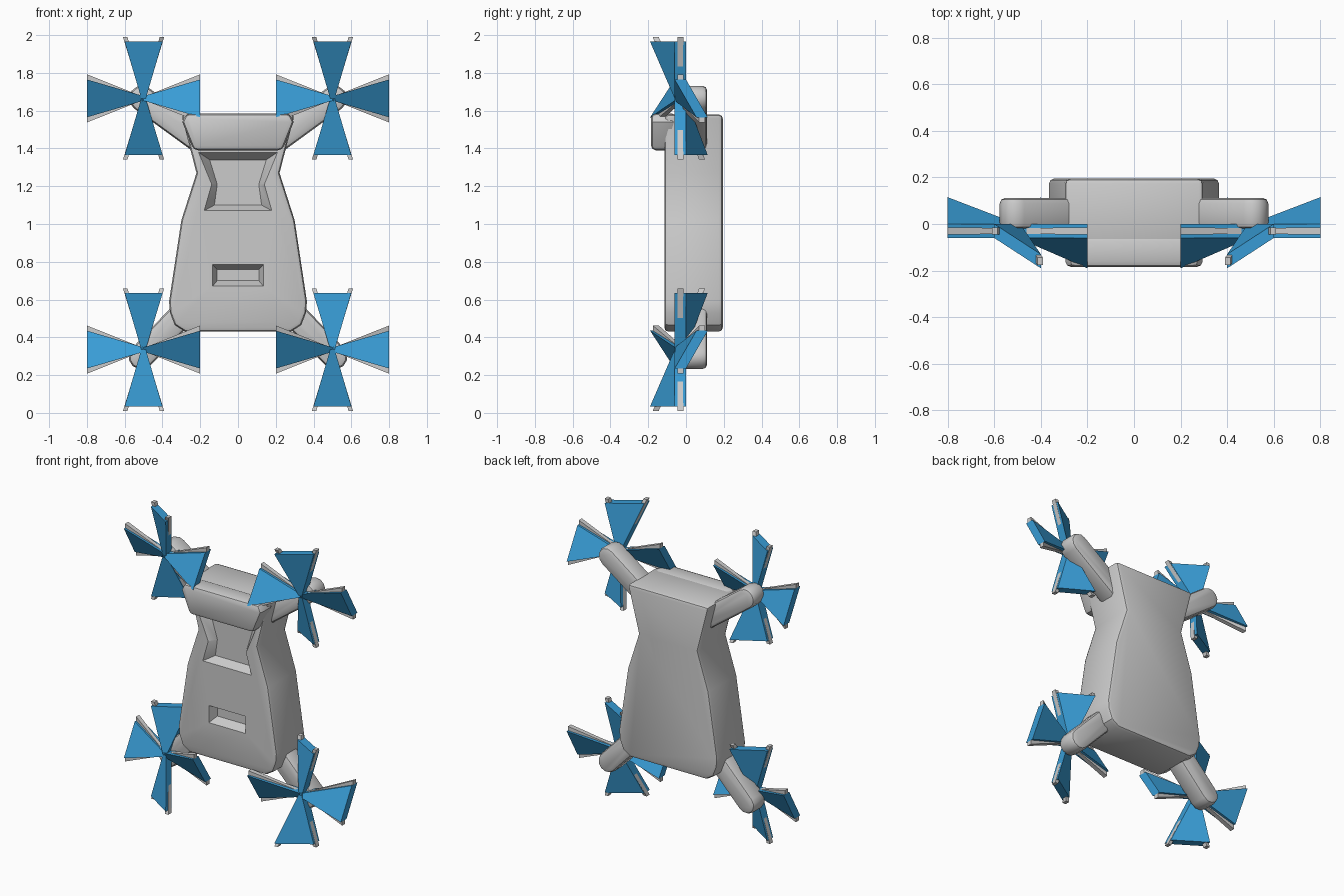
import bpy, bmesh, math
from mathutils import Vector

if "Cube" in bpy.data.objects:
    bpy.data.objects.remove(bpy.data.objects["Cube"])

blue = bpy.data.materials.new("blue")
blue.diffuse_color = (0.04, 0.33, 0.66, 1)
blue.use_nodes = True
blue.node_tree.nodes["Principled BSDF"].inputs["Base Color"].default_value = blue.diffuse_color


def make(name, bm, mat=None):
    bmesh.ops.recalc_face_normals(bm, faces=bm.faces)
    me = bpy.data.meshes.new(name)
    bm.to_mesh(me)
    bm.free()
    ob = bpy.data.objects.new(name, me)
    bpy.context.collection.objects.link(ob)
    if mat:
        me.materials.append(mat)
    return ob


def loft(bm, front, back):
    """Closed solid between two matching loops of points."""
    a = [bm.verts.new(p) for p in front]
    b = [bm.verts.new(p) for p in back]
    bm.faces.new(a)
    bm.faces.new(b[::-1])
    n = len(a)
    for i in range(n):
        bm.faces.new((a[i], b[i], b[(i + 1) % n], a[(i + 1) % n]))


def slab(name, pts, y0, y1, back_pts=None):
    bm = bmesh.new()
    loft(bm, [(x, y0, z) for x, z in pts], [(x, y1, z) for x, z in back_pts or pts])
    return make(name, bm)


def sym(half):
    """Mirror a half outline in x into a full loop."""
    return half + [(-x, z) for x, z in reversed(half)]


def finish(ob, width, cutters=(), segments=2):
    mod = ob.modifiers.new("bevel", 'BEVEL')
    mod.width, mod.segments = width, segments
    mod.limit_method, mod.angle_limit = 'ANGLE', math.radians(50)
    for c in cutters:
        m = ob.modifiers.new("cut", 'BOOLEAN')
        m.object, m.operation, m.solver = c, 'DIFFERENCE', 'EXACT'
    bpy.ops.object.select_all(action='DESELECT')
    ob.select_set(True)
    bpy.context.view_layer.objects.active = ob
    bpy.ops.object.convert(target='MESH')
    bpy.ops.object.shade_smooth_by_angle(angle=math.radians(30))


# body with a waisted recess and a small slot in the front
body = slab("body", sym([(0.30, 1.58), (0.22, 1.27), (0.30, 1.02), (0.365, 0.59),
                         (0.36, 0.53), (0.335, 0.465), (0.28, 0.43)]), -0.115, 0.195)
recess = slab("recess_cutter", sym([(0.21, 1.38), (0.14, 1.21), (0.18, 1.07)]), -0.116, -0.06,
              sym([(0.15, 1.34), (0.11, 1.21), (0.125, 1.10)]))
slot = slab("slot_cutter", sym([(0.135, 0.785), (0.135, 0.67)]), -0.116, -0.06,
            sym([(0.11, 0.76), (0.11, 0.70)]))
finish(body, 0.022, (recess, slot))
for c in (recess, slot):
    bpy.data.objects.remove(c)

# raised block at the top of the front
finish(slab("front_block", sym([(0.275, 1.585), (0.295, 1.54), (0.235, 1.39)]),
            -0.185, -0.05), 0.025)


# arms: diagonal bars with round ends
def arm(name, a, b, r):
    a, b = Vector(a), Vector(b)
    ang = math.atan2(b.y - a.y, b.x - a.x)
    pts = []
    for c, start in ((b, -90), (a, 90)):
        for k in range(7):
            t = ang + math.radians(start + 30 * k)
            pts.append((c.x + r * math.cos(t), c.y + r * math.sin(t)))
    finish(slab(name, pts, -0.02, 0.112), 0.025)


for s, side in ((-1, "left"), (1, "right")):
    arm("upper_arm_" + side, (s * 0.18, 1.425), (s * 0.51, 1.665), 0.067)
    arm("lower_arm_" + side, (s * 0.25, 0.57), (s * 0.512, 0.297), 0.067)


# rotors: four pitched wedge blades, each with grey ribs along its two sides
def rotor(tag, sx, sz):
    blades, ribs = bmesh.new(), bmesh.new()

    def place(x, y, z):
        return (sx * (0.5 - x), y, 1 + sz * (0.665 + z))

    for rx, rz in ((0, 1), (1, 0), (0, -1), (-1, 0)):
        tx, tz = rz, -rx
        forward = rx + rz > 0
        lead = -0.13 if forward else 0
        trail = 0 if forward else 0.115

        def at(r, t, y, kz=1.0):
            return place(rx * r + tx * t, y, (rz * r + tz * t) * kz)

        outline = [(0, 0.012, 0), (0.3, 0.1, lead), (0.3, -0.1, trail), (0, -0.012, 0)]
        loft(blades, [at(r, t, y - 0.06) for r, t, y in outline],
             [at(r, t, y) for r, t, y in outline])
        for t, dy in ((0.1, lead), (-0.1, trail)):
            k = 1.08 if rz else 1.17
            inner, outer = [], []
            for dt, h in ((-1, -1), (1, -1), (1, 1), (-1, 1)):
                inner.append(at(0.02, t * 0.08 + 0.008 * dt, -0.03 + 0.012 * h))
                outer.append(at(0.3, t * 0.97 + 0.012 * dt, dy - 0.03 + 0.016 * h, k))
            loft(ribs, inner, outer)
    make("rotor_blades_" + tag, blades, blue)
    make("rotor_ribs_" + tag, ribs)


for sx, side in ((-1, "left"), (1, "right")):
    for sz, level in ((-1, "lower"), (1, "upper")):
        rotor(level + "_" + side, sx, sz)
